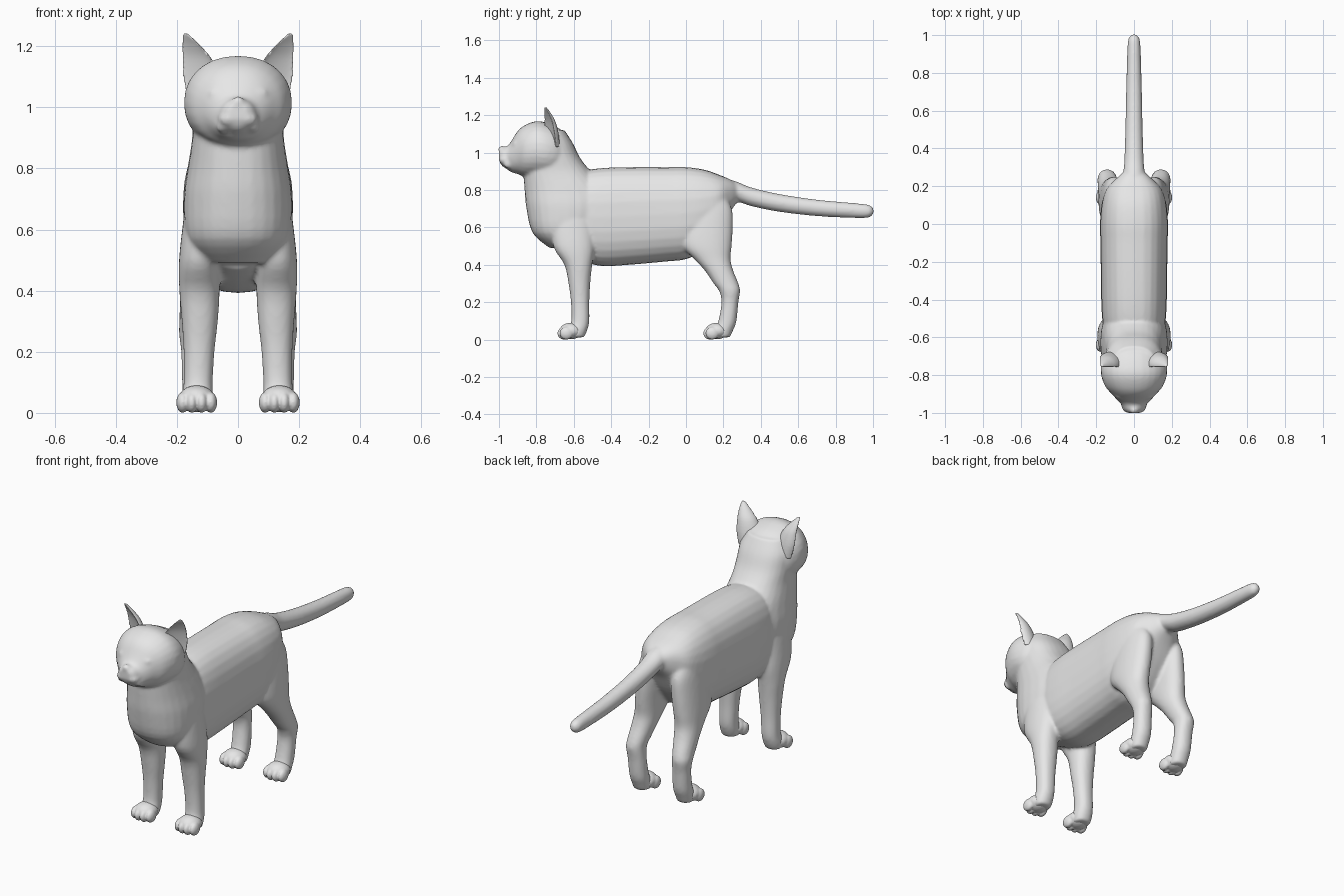
import bpy
import bmesh
import math
from mathutils import Matrix, Vector

cube = bpy.data.objects.get("Cube")
if cube:
    bpy.data.objects.remove(cube, do_unlink=True)

grey = bpy.data.materials.new("soft grey")
grey.use_nodes = True
grey.diffuse_color = (0.8, 0.8, 0.8, 1)
grey.node_tree.nodes["Principled BSDF"].inputs["Base Color"].default_value = (0.8, 0.8, 0.8, 1)

SIDES = 28


def smooth_rows(rows, steps=4):
    """Catmull-Rom interpolation between the given section rows."""
    out = []
    for i in range(len(rows) - 1):
        a, b, c, d = (rows[max(0, min(len(rows) - 1, i + k))] for k in (-1, 0, 1, 2))
        for s in range(steps):
            t = s / steps
            out.append([q + 0.5 * t * (r - p + t * (2 * p - 5 * q + 4 * r - w + t * (3 * (q - r) + w - p)))
                        for p, q, r, w in zip(a, b, c, d)])
    return out + [list(rows[-1])]


def skin(bm, rings):
    """Bridge rings of points into one closed tube."""
    loops = [[bm.verts.new(p) for p in ring] for ring in rings]
    n = len(loops[0])
    faces = [bm.faces.new((a[i], a[(i + 1) % n], b[(i + 1) % n], b[i]))
             for a, b in zip(loops, loops[1:]) for i in range(n)]
    faces += [bm.faces.new(loops[0]), bm.faces.new(loops[-1])]
    bmesh.ops.recalc_face_normals(bm, faces=faces)


def oval(power):
    """Unit superellipse outline."""
    pts = []
    for i in range(SIDES):
        a = math.tau * i / SIDES
        c, s = math.cos(a), math.sin(a)
        pts.append((math.copysign(abs(c) ** (2 / power), c), math.copysign(abs(s) ** (2 / power), s)))
    return pts


def loft_along_y(bm, rows, power=2.0):
    """Rows are y, top z, bottom z, half width."""
    skin(bm, [[(w * c, y, (top + low) / 2 + (top - low) / 2 * s) for c, s in oval(power)]
              for y, top, low, w in smooth_rows(rows)])


def loft_along_z(bm, rows, side=1, power=2.2):
    """Rows are z, front y, back y, inner x, outer x."""
    skin(bm, [[(side * ((x0 + x1) / 2 + (x1 - x0) / 2 * c), (y0 + y1) / 2 + (y1 - y0) / 2 * s, z)
               for c, s in oval(power)] for z, y0, y1, x0, x1 in smooth_rows(rows)])


def ball(bm, centre, radii):
    mat = Matrix.Translation(centre) @ Matrix.Diagonal((*radii, 1))
    bmesh.ops.create_uvsphere(bm, u_segments=20, v_segments=12, radius=1, matrix=mat)


def finish(name, bm, voxel, smoothing):
    """Fuse the overlapping pieces into one smooth surface."""
    mesh = bpy.data.meshes.new(name)
    bm.to_mesh(mesh)
    bm.free()
    obj = bpy.data.objects.new(name, mesh)
    bpy.context.collection.objects.link(obj)
    fuse = obj.modifiers.new("fuse", 'REMESH')
    fuse.mode = 'VOXEL'
    fuse.voxel_size = voxel
    fuse.use_smooth_shade = True
    relax = obj.modifiers.new("relax", 'SMOOTH')
    relax.factor = 0.5
    relax.iterations = smoothing
    bpy.context.view_layer.update()
    baked = bpy.data.meshes.new_from_object(obj.evaluated_get(bpy.context.evaluated_depsgraph_get()))
    obj.modifiers.clear()
    obj.data = baked
    baked.materials.clear()
    baked.materials.append(grey)
    for poly in baked.polygons:
        poly.use_smooth = True
    return obj


torso = [(-.66, .85, .47, .12), (-.55, .9, .42, .16), (-.45, .917, .393, .172), (-.3, .922, .4, .175),
         (-.1, .922, .418, .178), (0, .922, .43, .18), (.1, .908, .48, .172), (.18, .88, .58, .15),
         (.235, .857, .68, .1), (.27, .835, .73, .06)]
tail = [(.18, .87, .7, .07), (.27, .845, .735, .057), (.35, .813, .713, .051), (.5, .778, .683, .046),
        (.7, .748, .66, .042), (.9, .73, .65, .036), (.97, .722, .651, .032), (.995, .71, .663, .021),
        (1.005, .69, .682, .006)]
chest = [(.49, -.73, -.5, -.11, .11), (.57, -.82, -.45, -.168, .168), (.7, -.853, -.4, -.178, .178),
         (.8, -.863, -.42, -.165, .165), (.9, -.868, -.51, -.15, .15), (.97, -.86, -.565, -.15, .15),
         (1.05, -.85, -.605, -.145, .145), (1.12, -.82, -.65, -.11, .11)]
head = [(-.64, 1.08, .9, .1), (-.68, 1.13, .87, .15), (-.74, 1.158, .86, .174), (-.8, 1.168, .865, .174),
        (-.86, 1.147, .87, .152), (-.9, 1.115, .885, .118), (-.935, 1.06, .895, .086),
        (-.955, 1.035, .91, .066), (-.985, 1.025, .93, .05), (-1, 1.01, .96, .03)]
front_leg = [(.64, -.72, -.5, .06, .178), (.5, -.71, -.49, .06, .193), (.4, -.65, -.502, .06, .192),
             (.3, -.628, -.512, .066, .184), (.2, -.615, -.517, .077, .178), (.1, -.613, -.517, .083, .178),
             (.05, -.63, -.528, .083, .182), (.012, -.63, -.545, .09, .178)]
hind_leg = [(.78, 0, .2, .05, .15), (.7, -.02, .245, .04, .165), (.6, -.03, .25, .04, .178),
            (.5, -.02, .244, .05, .187), (.43, .045, .238, .06, .188), (.37, .1, .252, .07, .19),
            (.3, .148, .28, .085, .192), (.26, .177, .289, .092, .193), (.2, .19, .28, .09, .186),
            (.1, .173, .27, .086, .183), (.05, .15, .252, .086, .182), (.012, .15, .235, .09, .178)]

# Body with neck, head, tail and legs as one continuous skin
body = bmesh.new()
loft_along_y(body, torso, 2.5)
loft_along_y(body, tail)
loft_along_y(body, head, 2.15)
loft_along_z(body, chest, power=2.3)
ball(body, (0, -.985, 1.018), (.022, .02, .018))       # nose
for side in (-1, 1):
    loft_along_z(body, front_leg, side)
    loft_along_z(body, hind_leg, side)
    ball(body, (side * .03, -.965, .962), (.036, .036, .028))    # muzzle pads
    ball(body, (side * .05, -.95, .938), (.022, .026, .022))
    ball(body, (side * .068, -.907, 1.045), (.03, .022, .018))   # closed eyes
finish("cat_body", body, .009, 5)

# Paws with four toes each
for side, side_name in ((-1, "right"), (1, "left")):
    for shift, end in ((0, "front"), (.78, "hind")):
        paw = bmesh.new()
        ball(paw, (side * .135, shift - .615, .046), (.06, .062, .044))
        for offset in (-.046, -.016, .016, .046):
            ball(paw, (side * .135 + offset, shift - .658 + abs(offset) * .4, .034), (.021, .036, .034))
        finish(f"{end}_{side_name}_paw", paw, .005, 2)

# Cupped ears, open towards the front and outside
ear = [(1.03, .112, -.725, .06, .045), (1.1, .122, -.733, .066, .045), (1.16, .137, -.738, .052, .036),
       (1.2, .154, -.744, .034, .023), (1.23, .168, -.752, .016, .012), (1.242, .172, -.755, .006, .006)]
for side, side_name in ((-1, "right"), (1, "left")):
    bm = bmesh.new()
    across, back = Vector((.9, .42, 0)), Vector((-.42, .9, 0))
    rings = []
    for z, x, y, width, depth in smooth_rows(ear):
        ring = []
        for i in range(SIDES):
            a = math.tau * i / SIDES
            bow = math.sin(a) if a < math.pi else -.35 * math.sin(a)
            rim = .004 * math.sin(a)
            p = Vector((x, y, z)) + across * width * math.cos(a) + back * (depth * bow + rim)
            ring.append((side * p.x, p.y, p.z))
        rings.append(ring)
    skin(bm, rings)
    finish(f"{side_name}_ear", bm, .004, 2)
